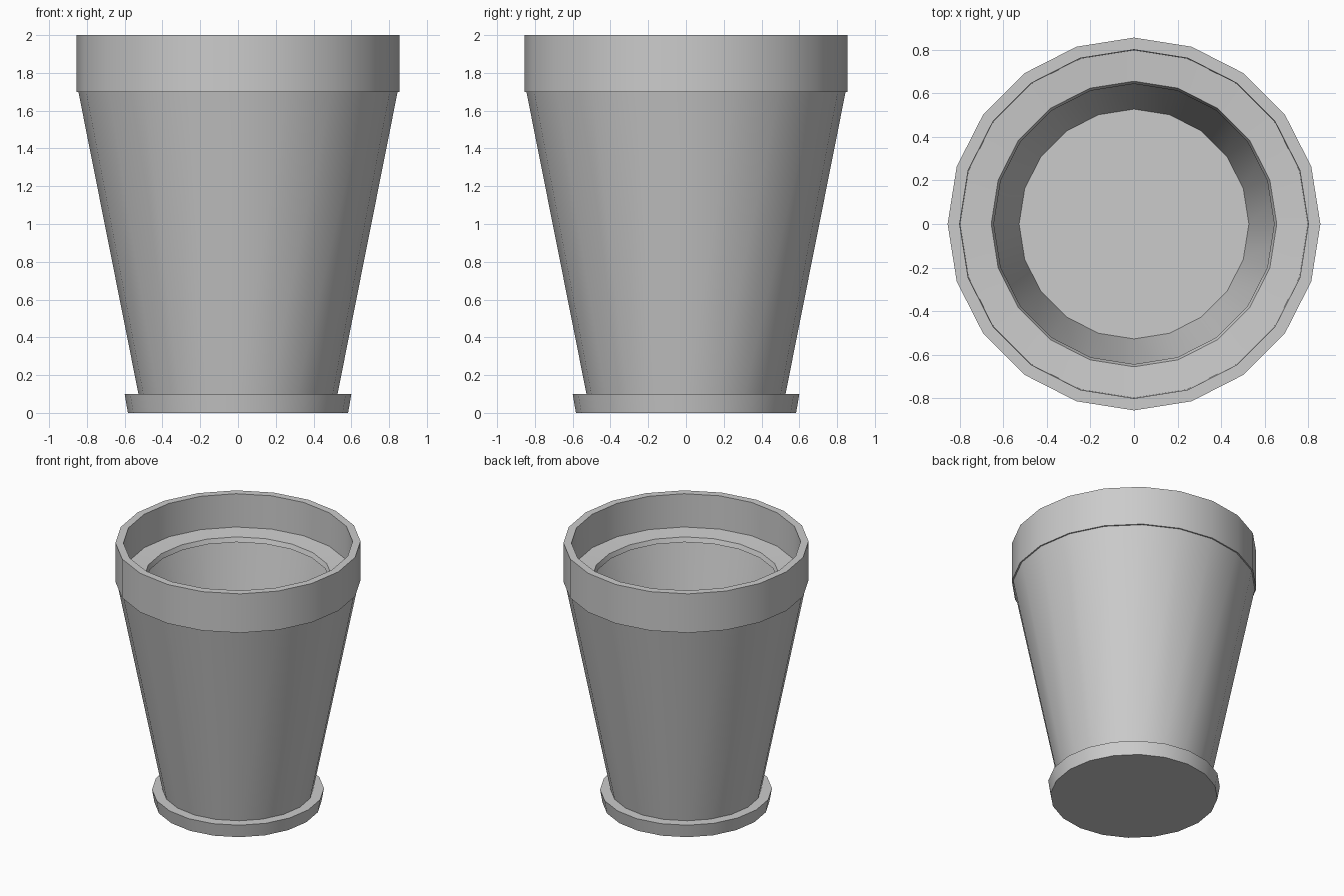
import bpy, bmesh, math

if "Cube" in bpy.data.objects:
    bpy.data.objects.remove(bpy.data.objects["Cube"])

SIDES = 20


def lathe(name, profile, closed=False, cap_ends=False):
    """Spin a (radius, z) profile around the z axis into a smooth low-poly part."""
    bm = bmesh.new()
    rings = []
    for r, z in profile:
        rings.append([bm.verts.new((r * math.cos(2 * math.pi * i / SIDES),
                                    r * math.sin(2 * math.pi * i / SIDES), z))
                      for i in range(SIDES)])
    pairs = list(zip(rings, rings[1:]))
    if closed:
        pairs.append((rings[-1], rings[0]))
    for a, b in pairs:
        for i in range(SIDES):
            j = (i + 1) % SIDES
            bm.faces.new((a[i], a[j], b[j], b[i]))
    if cap_ends:
        bm.faces.new(rings[0][::-1])
        bm.faces.new(rings[-1])
    if closed or cap_ends:
        bmesh.ops.recalc_face_normals(bm, faces=bm.faces[:])
    mesh = bpy.data.meshes.new(name)
    bm.to_mesh(mesh)
    bm.free()
    obj = bpy.data.objects.new(name, mesh)
    bpy.context.collection.objects.link(obj)
    bpy.ops.object.select_all(action='DESELECT')
    obj.select_set(True)
    bpy.context.view_layer.objects.active = obj
    bpy.ops.object.shade_smooth_by_angle(angle=math.radians(30))
    return obj


# Saucer: slightly flared solid disc, its top is also the pot's floor
lathe("saucer", [(0.583, 0.0), (0.60, 0.1)], cap_ends=True)

# Tapered pot wall
lathe("pot_body", [(0.527, 0.1), (0.845, 1.7)])

# Collar with a recessed inner ledge around the opening
lathe("pot_rim", [(0.855, 1.70), (0.855, 2.0), (0.80, 2.0),
                  (0.797, 1.745), (0.655, 1.735), (0.643, 1.70)], closed=True)
